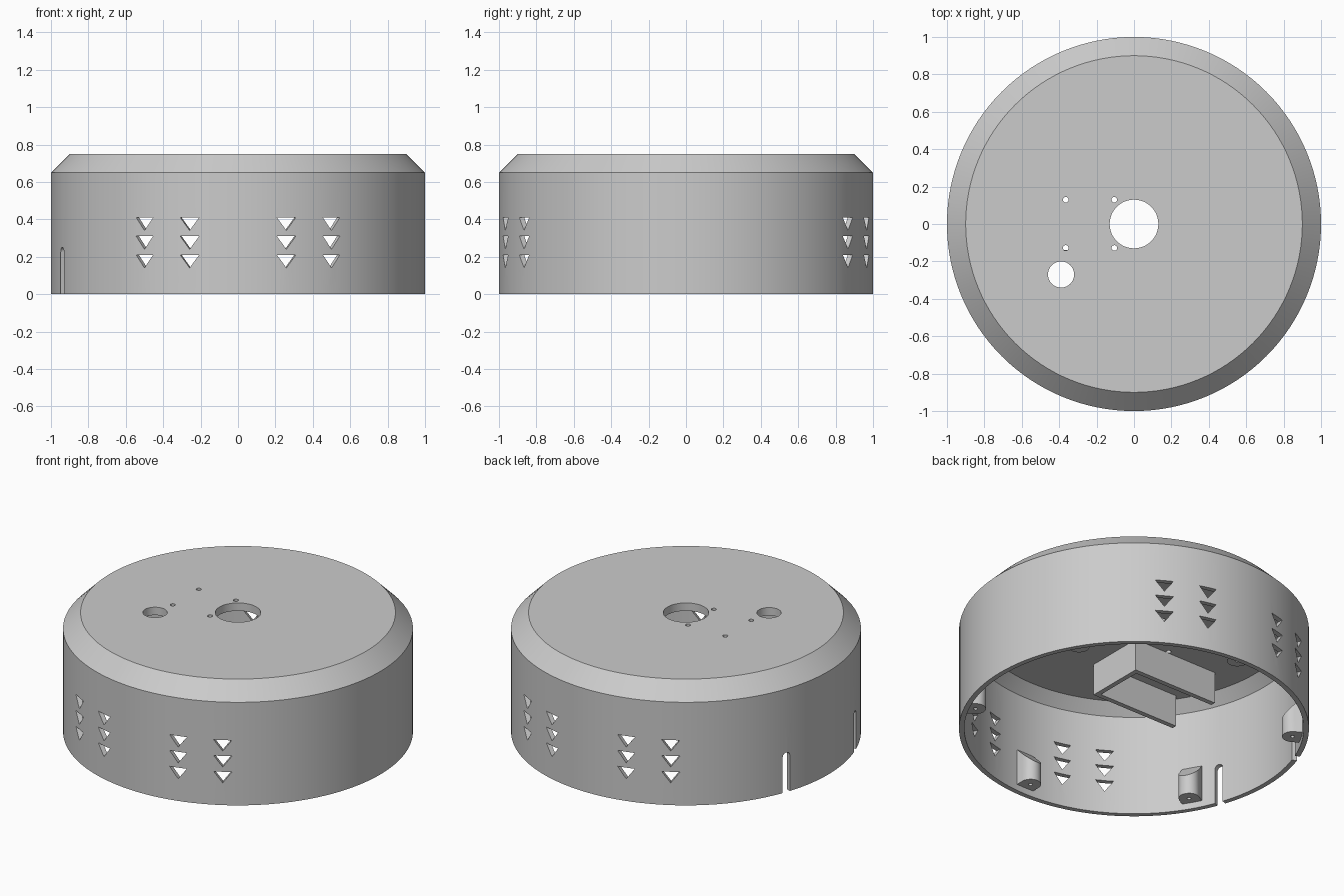
import bpy, bmesh, math
from mathutils import Matrix, Vector

if "Cube" in bpy.data.objects:
    bpy.data.objects.remove(bpy.data.objects["Cube"], do_unlink=True)

grey = bpy.data.materials.new("plain grey")
grey.use_nodes = True
grey.diffuse_color = (0.6, 0.6, 0.6, 1)
grey.node_tree.nodes["Principled BSDF"].inputs["Base Color"].default_value = (0.6, 0.6, 0.6, 1)


def finish(name, bm):
    bmesh.ops.recalc_face_normals(bm, faces=bm.faces)
    mesh = bpy.data.meshes.new(name)
    bm.to_mesh(mesh)
    bm.free()
    mesh.materials.append(grey)
    obj = bpy.data.objects.new(name, mesh)
    bpy.context.collection.objects.link(obj)
    return obj


def prism(bm, outline, depth, matrix):
    """Extrude an xy outline along local z, then place it."""
    verts = [bm.verts.new((x, y, 0)) for x, y in outline]
    face = bm.faces.new(verts)
    new = bmesh.ops.extrude_face_region(bm, geom=[face])["geom"]
    top = [v for v in new if isinstance(v, bmesh.types.BMVert)]
    bmesh.ops.translate(bm, verts=top, vec=(0, 0, depth))
    bmesh.ops.transform(bm, matrix=matrix, verts=verts + top)


def circle(r, n):
    return [(r * math.cos(i * math.tau / n), r * math.sin(i * math.tau / n)) for i in range(n)]


def radial(angle, r, z):
    """Frame with x tangent, y up and z pointing outward."""
    turn = Matrix.Rotation(math.radians(angle + 90), 4, 'Z')
    return turn @ Matrix.Translation((0, -r, z)) @ Matrix.Rotation(math.pi / 2, 4, 'X')


def cut(obj, cutter):
    cutter.hide_render = True
    mod = obj.modifiers.new("cut", 'BOOLEAN')
    mod.operation = 'DIFFERENCE'
    mod.solver = 'EXACT'
    mod.object = cutter
    bpy.context.view_layer.objects.active = obj
    bpy.ops.object.modifier_apply(modifier=mod.name)
    bpy.data.objects.remove(cutter, do_unlink=True)


def smooth(obj):
    bpy.ops.object.select_all(action='DESELECT')
    obj.select_set(True)
    bpy.context.view_layer.objects.active = obj
    bpy.ops.object.shade_smooth_by_angle(angle=math.radians(25))


# Hollow shell with a chamfered shoulder and an open underside
bm = bmesh.new()
profile = [(0, 0.75), (0.9, 0.75), (1, 0.65), (1, 0), (0.97, 0), (0.97, 0.635), (0.905, 0.7), (0, 0.7)]
verts = [bm.verts.new((r, 0, z)) for r, z in profile]
edges = [bm.edges.new(pair) for pair in zip(verts, verts[1:])]
bmesh.ops.spin(bm, geom=verts + edges, axis=(0, 0, 1), cent=(0, 0, 0), steps=128, angle=math.tau)
bmesh.ops.remove_doubles(bm, verts=bm.verts, dist=0.0005)
bmesh.ops.dissolve_limit(bm, angle_limit=0.01, verts=bm.verts, edges=bm.edges)
shell = finish("shell", bm)

# Openings: vents, cable slots and the holes in the top
bm = bmesh.new()
vent = [(-0.0525, 0.035), (0, -0.035), (0.0525, 0.035)]
for side in (90, 270):
    for offset in (-30, -15, 15, 30):
        for z in (0.175, 0.275, 0.375):
            prism(bm, vent, 0.2, radial(side + offset, 0.9, z))

half = 0.025
arch = [(half * math.cos(math.pi * i / 12), 0.225 + half * math.sin(math.pi * i / 12)) for i in range(13)]
slot = [(half, -0.1)] + arch + [(-half, -0.1)]
for angle in (160, 200):
    prism(bm, slot, 0.2, radial(angle, 0.9, 0))

holes = [(0, 0, 0.13, 64), (-0.39, -0.27, 0.07, 40)]
holes += [(x, y, 0.015, 16) for x in (-0.105, -0.365) for y in (-0.128, 0.13)]
for x, y, r, n in holes:
    prism(bm, circle(r, n), 0.3, Matrix.Translation((x, y, 0.6)))
cut(shell, finish("shell_cutter", bm))
smooth(shell)

# Screw bosses with rounded noses and sloped tops around the inner wall
nose = [(0.92 - 0.06 * math.sin(math.pi * i / 12), 0.06 * math.cos(math.pi * i / 12)) for i in range(13)]
for i in range(6):
    place = Matrix.Rotation(math.radians(30 + 60 * i), 4, 'Z')
    bm = bmesh.new()
    prism(bm, [(0.98, 0.06)] + nose + [(0.98, -0.06)], 0.3, Matrix.Translation((0, 0, 0.04)))
    result = bmesh.ops.bisect_plane(bm, geom=bm.verts[:] + bm.edges[:] + bm.faces[:],
                                    plane_co=Vector((0.86, 0, 0.16)), plane_no=Vector((-1, 0, 1)),
                                    clear_outer=True)
    rim = [e for e in result["geom_cut"] if isinstance(e, bmesh.types.BMEdge)]
    bmesh.ops.contextual_create(bm, geom=rim)
    boss = finish(f"screw_boss_{i + 1}", bm)
    bm = bmesh.new()
    prism(bm, circle(0.012, 12), 0.12, Matrix.Translation((0.92, 0, 0)))
    cut(boss, finish("boss_cutter", bm))
    boss.data.transform(place)
    smooth(boss)

# Thin compartment walls hanging under the top
walls = {
    "compartment_front_wall": (-0.72, -0.13, -0.515, -0.485),
    "compartment_back_wall": (-0.72, -0.13, -0.17, -0.14),
    "compartment_side_wall": (-0.16, -0.13, -0.515, -0.14),
}
for name, (x0, x1, y0, y1) in walls.items():
    bm = bmesh.new()
    prism(bm, [(x0, y0), (x1, y0), (x1, y1), (x0, y1)], 0.205, Matrix.Translation((0, 0, 0.5)))
    finish(name, bm)
